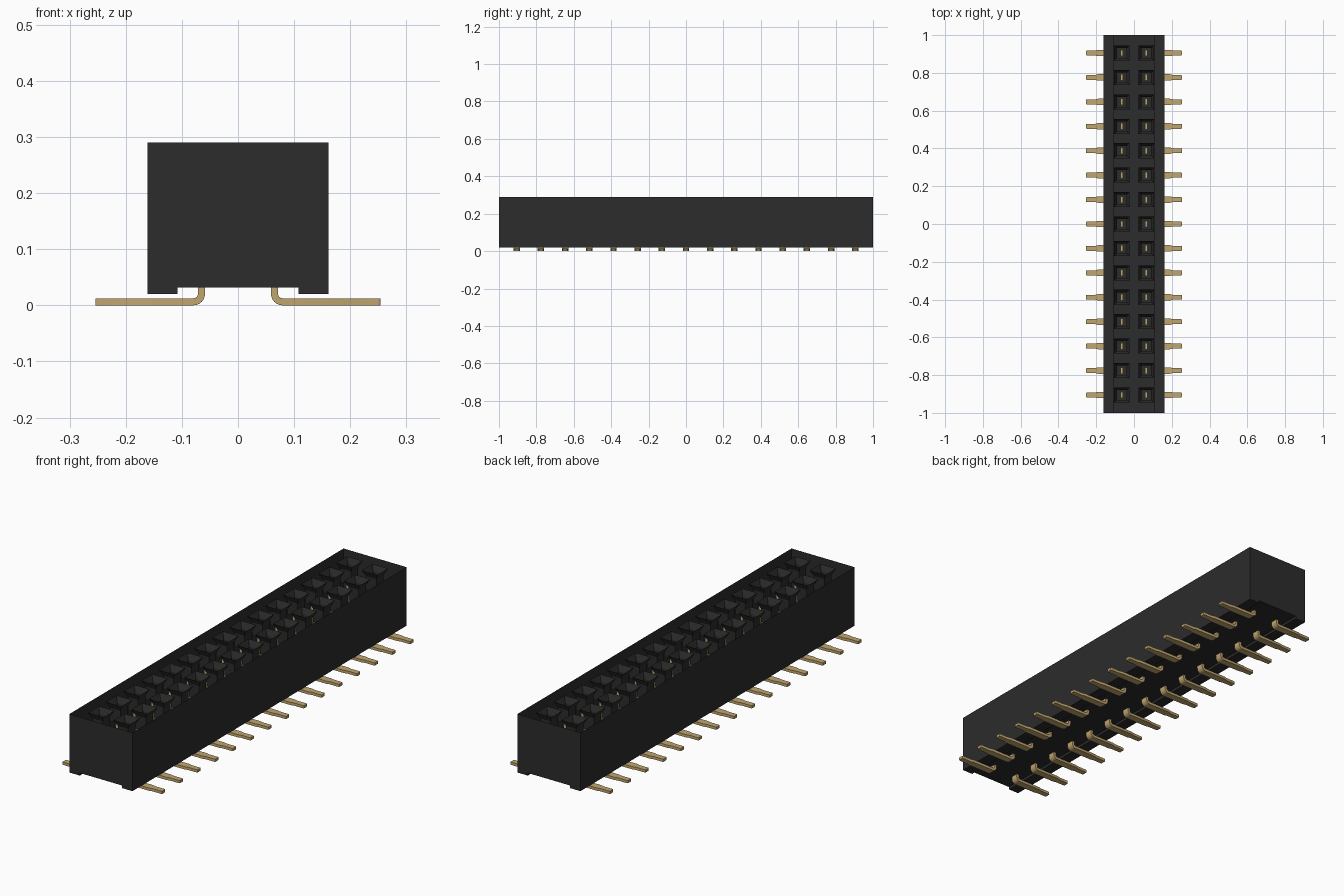
import bpy, bmesh, math

if "Cube" in bpy.data.objects:
    bpy.data.objects.remove(bpy.data.objects["Cube"], do_unlink=True)


def material(name, rgb):
    m = bpy.data.materials.new(name)
    m.use_nodes = True
    m.diffuse_color = (*rgb, 1)
    m.node_tree.nodes["Principled BSDF"].inputs["Base Color"].default_value = (*rgb, 1)
    return m


BLACK = material("black plastic", (0.025, 0.025, 0.025))
GOLD = material("gold metal", (0.53, 0.38, 0.16))

PITCH = 0.1293
ROW_X = 0.065
COUNT = 15


def make_object(name, bm, mat):
    mesh = bpy.data.meshes.new(name)
    bm.to_mesh(mesh)
    bm.free()
    mesh.materials.append(mat)
    obj = bpy.data.objects.new(name, mesh)
    bpy.context.collection.objects.link(obj)
    return obj


def bridge(bm, rings):
    """Join consecutive rings of vertices with quads."""
    for a, b in zip(rings, rings[1:]):
        n = len(a)
        for i in range(n):
            bm.faces.new((a[i], a[(i + 1) % n], b[(i + 1) % n], b[i]))


# Housing: open-topped shell with a stepped underside
profile = [(-0.161, 0.29), (-0.161, 0.02), (-0.108, 0.02), (-0.108, 0.032),
           (0.108, 0.032), (0.108, 0.02), (0.161, 0.02), (0.161, 0.29)]
bm = bmesh.new()
front = [bm.verts.new((x, -1, z)) for x, z in profile]
back = [bm.verts.new((x, 1, z)) for x, z in profile]
for i in range(len(profile) - 1):
    bm.faces.new((front[i], back[i], back[i + 1], front[i + 1]))
bm.faces.new(front)
bm.faces.new(back[::-1])
make_object("housing", bm, BLACK)

# Socket: square funnel leading into a straight well with a floor
bm = bmesh.new()
rings = []
for half, z in [(0.040, 0.29), (0.026, 0.262), (0.026, 0.2)]:
    rings.append([bm.verts.new((sx * half, sy * half, z))
                  for sx, sy in ((-1, -1), (1, -1), (1, 1), (-1, 1))])
bridge(bm, rings)
bm.faces.new(rings[-1])
socket = make_object("socket", bm, BLACK)

# Contact: flat blade that bends outward into a solder foot
T = 0.0063                      # half thickness
W = 0.017                       # half width
R = 0.0145                      # bend radius on the centreline
path = [(ROW_X, 0.225, 0, W)]   # x, z, turn angle, half width
for k in range(7):
    a = math.radians(15 * k)
    path.append((ROW_X + R * (1 - math.cos(a)), T + R * (1 - math.sin(a)), a, W))
path += [(0.19, T, math.pi / 2, W), (0.205, T, math.pi / 2, 0.013),
         (0.250, T, math.pi / 2, 0.013), (0.254, T, math.pi / 2, 0.011)]
bm = bmesh.new()
rings = []
for x, z, a, w in path:
    nx, nz = math.cos(a) * T, math.sin(a) * T
    rings.append([bm.verts.new((x + s * nx, y, z + s * nz))
                  for s, y in ((-1, -w), (1, -w), (1, w), (-1, w))])
bridge(bm, rings)
bm.faces.new(rings[0])
bm.faces.new(rings[-1][::-1])
bmesh.ops.recalc_face_normals(bm, faces=bm.faces)
contact = make_object("contact", bm, GOLD)
bpy.ops.object.select_all(action='DESELECT')
contact.select_set(True)
bpy.context.view_layer.objects.active = contact
bpy.ops.object.shade_smooth_by_angle(angle=math.radians(25))

# Repeat sockets and contacts along both rows
for side, label in ((1, "left"), (-1, "right")):
    for i in range(COUNT):
        y = (i - (COUNT - 1) / 2) * PITCH
        first = side == 1 and i == 0
        s = socket if first else socket.copy()
        c = contact if first else contact.copy()
        if not first:
            bpy.context.collection.objects.link(s)
            bpy.context.collection.objects.link(c)
        s.name = f"socket_{label}_{i + 1}"
        c.name = f"contact_{label}_{i + 1}"
        s.location = (side * ROW_X, y, 0)
        c.location = (0, y, 0)
        c.rotation_euler.z = 0 if side == 1 else math.pi
